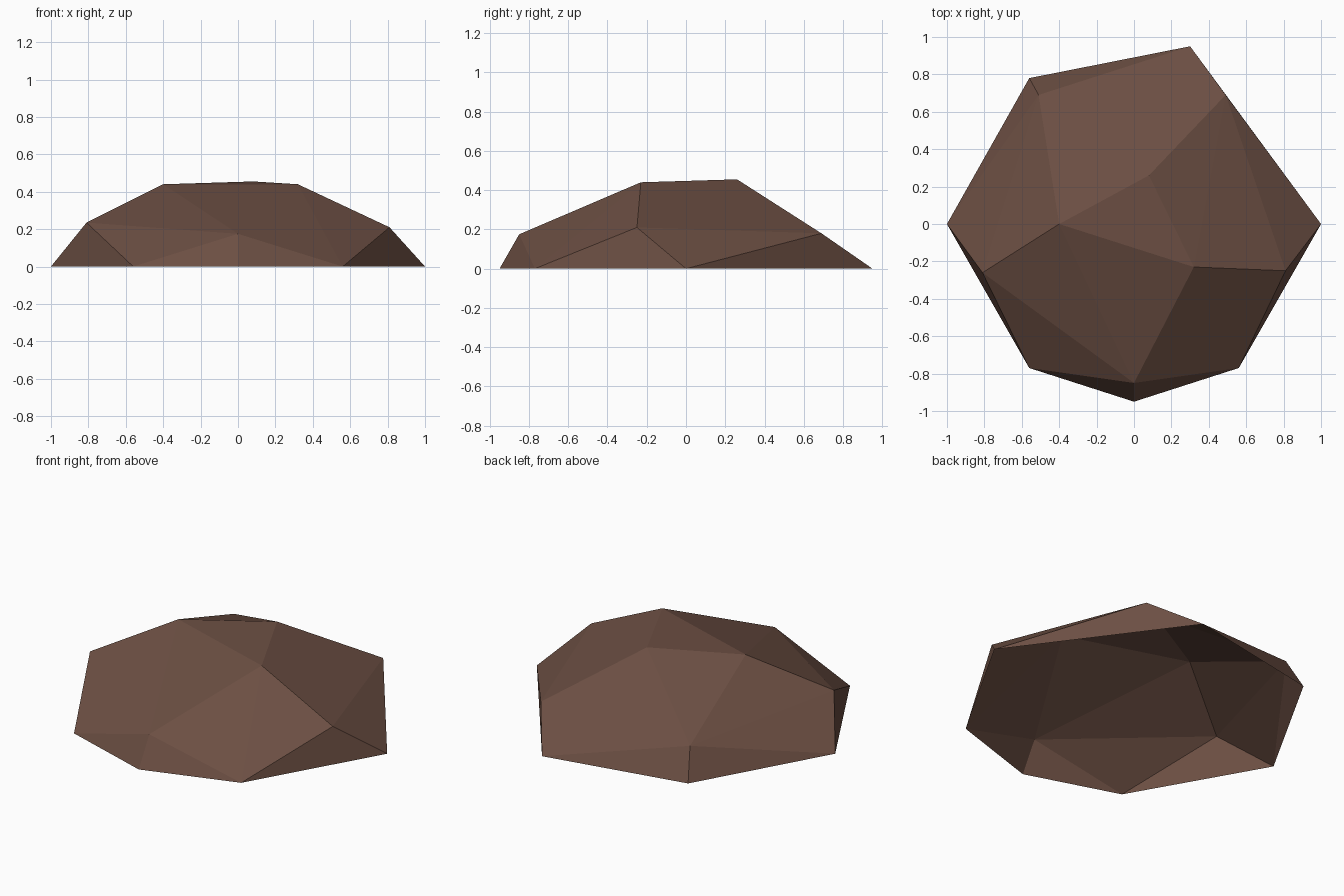
import bpy
import bmesh

cube = bpy.data.objects.get("Cube")
if cube:
    bpy.data.objects.remove(cube, do_unlink=True)

# Brown stone material
stone = bpy.data.materials.new("brown_stone")
stone.use_nodes = True
colour = (0.15, 0.078, 0.056, 1.0)
stone.diffuse_color = colour
shader = next(n for n in stone.node_tree.nodes if n.type == "BSDF_PRINCIPLED")
shader.inputs["Base Color"].default_value = colour
shader.inputs["Roughness"].default_value = 0.9

# Corner points of the boulder: ground outline, shoulder ring and crown
ground = [(1, 0), (0.3, 0.95), (-0.56, 0.78), (-1, 0),
          (-0.56, -0.77), (0, -0.95), (0.56, -0.77)]
shoulder = [(0, -0.85, 0.175), (0.81, -0.25, 0.21), (0.49, 0.69, 0.18),
            (-0.51, 0.69, 0.18), (-0.81, -0.26, 0.235)]
crown = [(-0.4, 0, 0.44), (0.32, -0.23, 0.44), (0.08, 0.26, 0.455)]

# Faceted shell stretched over the corners
bm = bmesh.new()
for point in [(x, y, 0) for x, y in ground] + shoulder + crown:
    bm.verts.new(point)
bmesh.ops.convex_hull(bm, input=bm.verts)
bmesh.ops.recalc_face_normals(bm, faces=bm.faces)

# Open underside
base = [f for f in bm.faces if all(v.co.z < 0.001 for v in f.verts)]
bmesh.ops.delete(bm, geom=base, context="FACES")

mesh = bpy.data.meshes.new("boulder")
bm.to_mesh(mesh)
bm.free()
mesh.materials.append(stone)
boulder = bpy.data.objects.new("boulder", mesh)
bpy.context.collection.objects.link(boulder)
